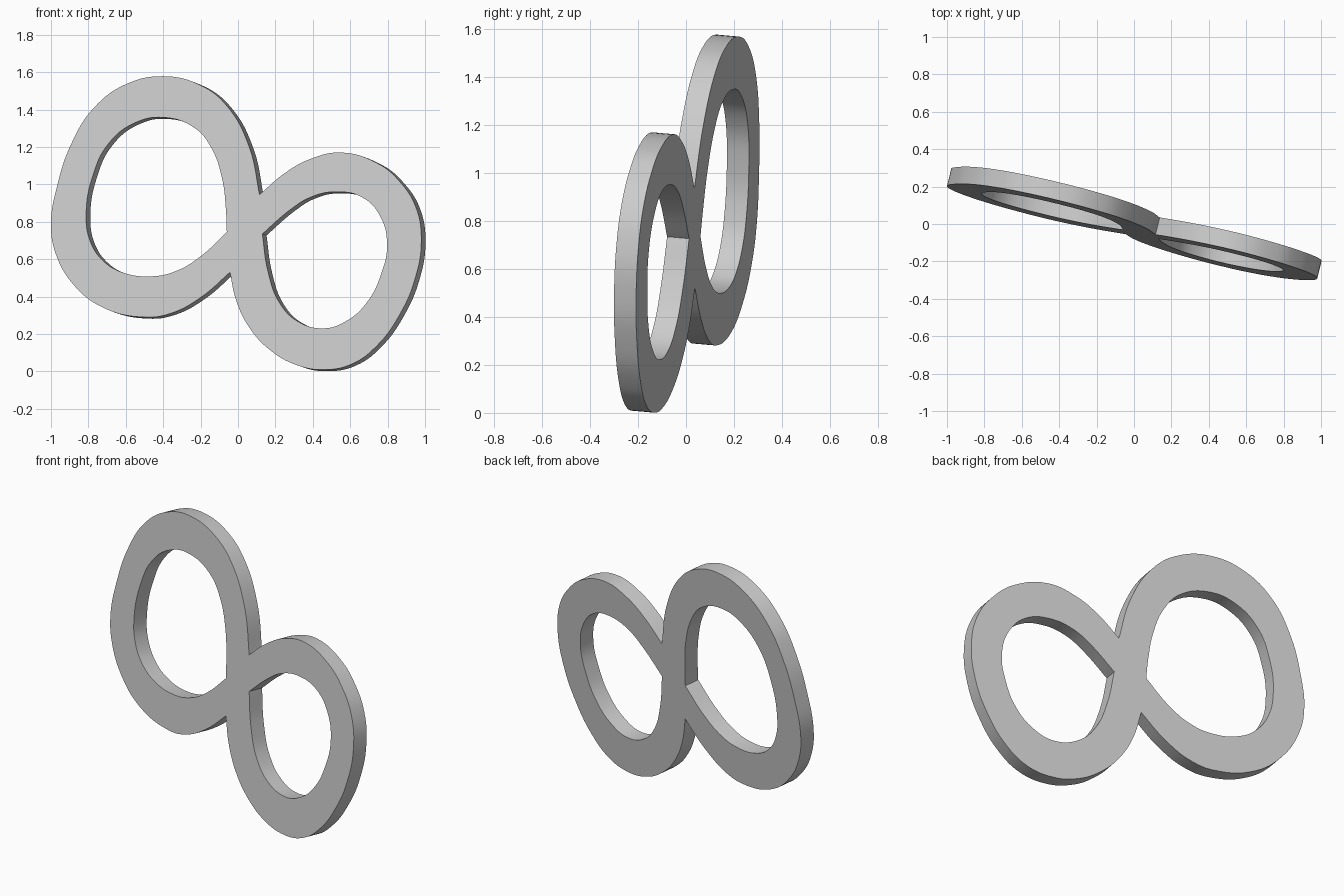
import bpy, bmesh
from mathutils import Matrix, Vector

if "Cube" in bpy.data.objects:
    bpy.data.objects.remove(bpy.data.objects["Cube"])

# Outlines of the front face as seen from the front (x, z); first point of each arc is a sharp notch
left_outer = [(.115, .945), (.06, 1.20), (-.06, 1.42), (-.2, 1.53), (-.4, 1.578), (-.6, 1.535),
              (-.77, 1.41), (-.89, 1.22), (-.965, 1.0), (-1, .785), (-.975, .63), (-.885, .47),
              (-.73, .345), (-.5, .29), (-.36, .31), (-.2, .395)]
right_outer = [(-.043, .53), (-.01, .38), (.06, .235), (.17, .115), (.31, .035), (.46, .009),
               (.61, .04), (.745, .14), (.865, .305), (.945, .49), (.98, .70), (.95, .88),
               (.86, 1.02), (.75, 1.11), (.555, 1.17), (.385, 1.135), (.25, 1.06)]
left_hole = [(-.06, .745), (-.065, .87), (-.085, 1.03), (-.14, 1.19), (-.23, 1.30), (-.4, 1.358),
             (-.56, 1.325), (-.695, 1.215), (-.775, 1.05), (-.812, .84), (-.79, .695),
             (-.72, .59), (-.62, .53), (-.47, .508), (-.335, .535), (-.2, .615)]
right_hole = [(.13, .735), (.28, .865), (.385, .93), (.52, .96), (.665, .93), (.76, .83),
              (.797, .68), (.765, .52), (.69, .37), (.58, .27), (.455, .23), (.315, .27),
              (.22, .37), (.16, .535)]

THICK = 0.095
LEAN_X, LEAN_Z = -0.245, 0.088          # slope of the plate's plane: y against x and z

curve = bpy.data.curves.new("loop_outline", 'CURVE')
curve.dimensions = '2D'
curve.fill_mode = 'BOTH'
curve.extrude = THICK / 2
curve.resolution_u = 8


def add_loop(*arcs):
    """Closed smooth loop with a sharp corner at the start of each arc."""
    pts = [(p, i == 0) for arc in arcs for i, p in enumerate(arc)]
    s = curve.splines.new('BEZIER')
    s.bezier_points.add(len(pts) - 1)
    s.use_cyclic_u = True
    for bp, (p, corner) in zip(s.bezier_points, pts):
        bp.co = (p[0], p[1], 0)
        bp.handle_left_type = bp.handle_right_type = 'VECTOR' if corner else 'AUTO'


add_loop(left_outer, right_outer)
add_loop(left_hole)
add_loop(right_hole)

# Turn the filled outline into a solid plate
helper = bpy.data.objects.new("outline_helper", curve)
bpy.context.collection.objects.link(helper)
deps = bpy.context.evaluated_depsgraph_get()
mesh = bpy.data.meshes.new_from_object(helper.evaluated_get(deps))
bpy.data.objects.remove(helper)

# Lay the plate in its turned, slightly leaning plane
n = Vector((-LEAN_X, 1, -LEAN_Z)).normalized()
front = Vector((0, -0.048 - LEAN_Z * 0.725, 0)) + n * THICK / 2
mesh.transform(Matrix(((1, 0, n.x, front.x),
                       (LEAN_X, LEAN_Z, n.y, front.y),
                       (0, 1, n.z, front.z),
                       (0, 0, 0, 1))))
bm = bmesh.new()
bm.from_mesh(mesh)
bmesh.ops.remove_doubles(bm, verts=bm.verts, dist=1e-4)
bmesh.ops.recalc_face_normals(bm, faces=bm.faces)
bm.to_mesh(mesh)
bm.free()

loop = bpy.data.objects.new("figure_eight_loop", mesh)
bpy.context.collection.objects.link(loop)
bpy.context.view_layer.objects.active = loop
loop.select_set(True)
bpy.ops.object.shade_smooth_by_angle()
